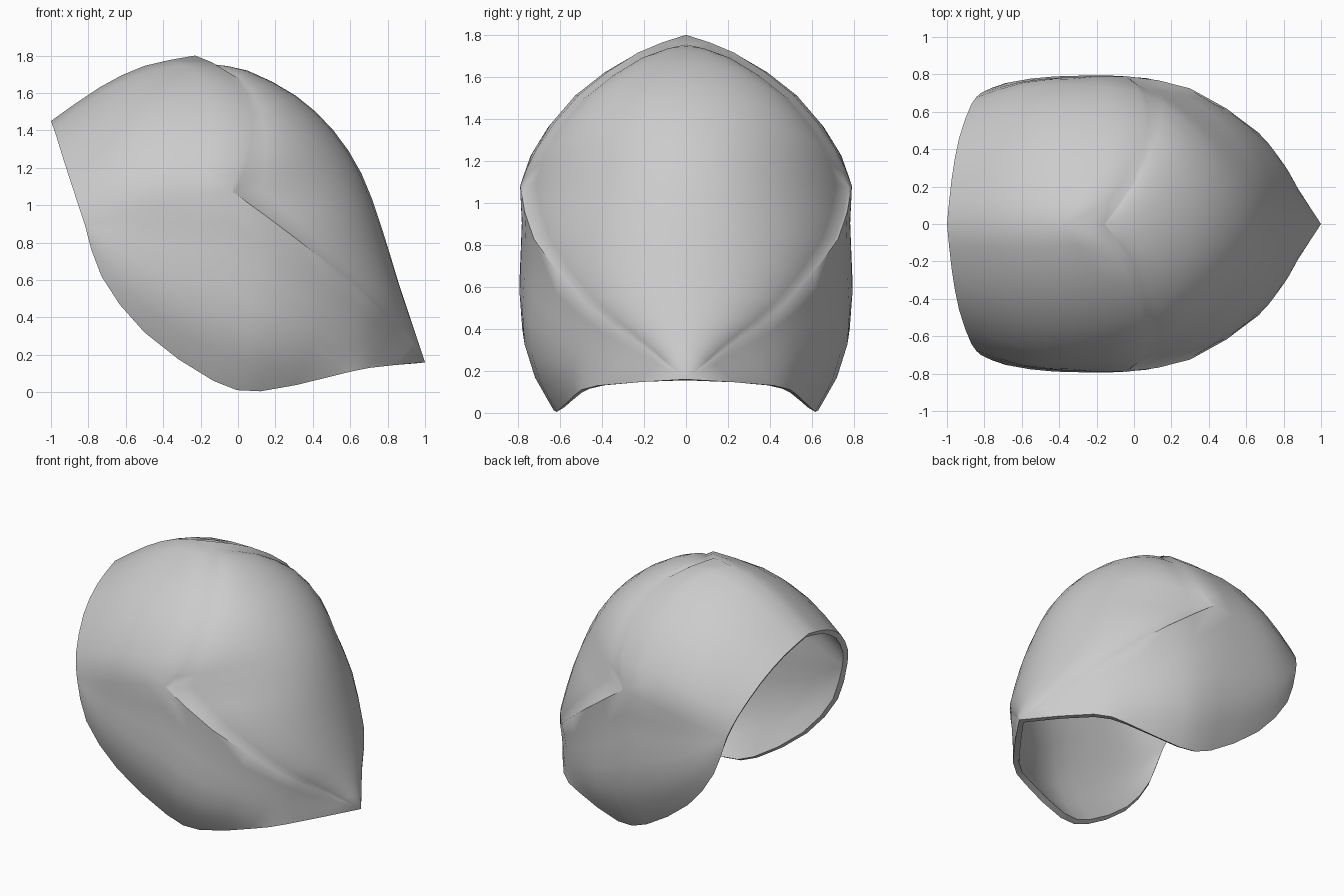
import bpy, bmesh, math
from mathutils import Vector as V

if "Cube" in bpy.data.objects:
    bpy.data.objects.remove(bpy.data.objects["Cube"])

K = 2  # samples per control segment


def curve(*pts):
    """Smooth curve sampled through its control points."""
    p = [V(q) for q in pts]
    p = [2 * p[0] - p[1]] + p + [2 * p[-1] - p[-2]]
    out = []
    for a, b, c, d in zip(p, p[1:], p[2:], p[3:]):
        for j in range(K):
            t = j / K
            out.append(0.5 * (2 * b + (c - a) * t + (2 * a - 5 * b + 4 * c - d) * t * t
                              + (3 * b - a - 3 * c + d) * t ** 3))
    return out + [p[-2]]


def grid(bm, rows):
    """Skin a grid of points with quads."""
    vs = [[bm.verts.new(p) for p in r] for r in rows]
    for r, s in zip(vs, vs[1:]):
        for i in range(len(r) - 1):
            bm.faces.new((r[i], r[i + 1], s[i + 1], s[i]))


# Guide curves for the +y half
crown = curve((-1, 0, 1.45), (-.74, 0, 1.63), (-.5, 0, 1.745), (-.23, 0, 1.8))
back_rim = curve((-1, 0, 1.45), (-.975, .24, 1.38), (-.935, .46, 1.25),
                 (-.87, .64, 1.05), (-.82, .70, .9))
side_crease = curve((-.82, .70, .9), (-.6, .76, .96), (-.35, .785, 1.02), (-.04, .79, 1.08))
brow = curve((-.23, 0, 1.8), (-.06, .23, 1.715), (.035, .51, 1.515),
             (.025, .71, 1.26), (-.04, .79, 1.08))
cheek = curve((-.04, .79, 1.08), (.3, .725, .83), (.67, .485, .53), (.84, .235, .34), (1, 0, .16))
lower_rim = curve((-.82, .70, .9), (-.73, .72, .62), (-.5, .69, .32), (-.13, .64, .06),
                  (.12, .615, .005), (.5, .53, .085), (.7, .42, .13), (1, 0, .16))
nose_line = curve((-.15, 0, 1.755), (.05, 0, 1.72), (.31, 0, 1.585), (.51, 0, 1.4),
                  (.66, 0, 1.17), (.765, 0, .89), (.86, 0, .58), (.93, 0, .37), (1, 0, .16))

bm = bmesh.new()

# Dome: surface blended between its four boundary curves, slightly inflated
nu, nv = len(crown) - 1, len(brow) - 1
rows = []
for j in range(nv + 1):
    v = j / nv
    row = []
    for i in range(nu + 1):
        u = i / nu
        edges = (crown[i] * (1 - v) + side_crease[i] * v
                 + back_rim[j] * (1 - u) + brow[j] * u)
        corners = ((crown[0] * (1 - u) + crown[-1] * u) * (1 - v)
                   + (side_crease[0] * (1 - u) + side_crease[-1] * u) * v)
        p = edges - corners
        puff = .06 * math.sin(math.pi * u) * math.sin(math.pi * v) ** .8 if 0 < v < 1 else 0
        row.append(p + V((0, p.y, p.z - .9)).normalized() * puff)
    rows.append(row)
grid(bm, rows)

# Face plate: rounded sections from the centre line to a slightly recessed outline
outline = brow + cheek[1:]
n, steps = len(outline) - 1, 8
rows = []
for i, (c, e) in enumerate(zip(nose_line, outline)):
    f = i / n
    g = (1 - f) ** 2.2
    arc = math.radians(74 - 20 * f)
    inner = V((e.x + .06 * g + .012 * (1 - f), e.y * .98, e.z - .045 * g))
    row = []
    for s in range(steps + 1):
        a = arc * s / steps
        p = c.lerp(inner, (1 - math.cos(a)) / (1 - math.cos(arc)))
        p.y = inner.y * math.sin(a) / math.sin(arc)
        row.append(p)
    rows.append(row + [e])
grid(bm, rows)

# Lower side: bulging surface from the creases down to the rim
top = side_crease + cheek[1:]
bulge = curve(*[(b, 0, 0) for b in (0, .02, .06, .09, .085, .02, .004, 0)])
rows = []
for t, r, b in zip(top, lower_rim, bulge):
    out = V((max(0, t.x) * .7, 1, 0)).normalized() * b.x
    rows.append([t.lerp(r, s / 6) + out * math.sin(math.pi * (s / 6) ** 1.6) for s in range(7)])
grid(bm, rows)

# Mirror to the other half and weld
geom = bm.verts[:] + bm.edges[:] + bm.faces[:]
copy = bmesh.ops.duplicate(bm, geom=geom)["geom"]
for vert in copy:
    if isinstance(vert, bmesh.types.BMVert):
        vert.co.y *= -1
bmesh.ops.remove_doubles(bm, verts=bm.verts[:], dist=.002)
bmesh.ops.recalc_face_normals(bm, faces=bm.faces[:])
probe = max(bm.faces, key=lambda f: f.calc_center_median().z)
if probe.normal.z < 0:
    bmesh.ops.reverse_faces(bm, faces=bm.faces[:])

mesh = bpy.data.meshes.new("helmet_shell")
bm.to_mesh(mesh)
bm.free()
shell = bpy.data.objects.new("helmet_shell", mesh)
bpy.context.collection.objects.link(shell)

# Shell thickness and shading
bpy.context.view_layer.objects.active = shell
shell.select_set(True)
wall = shell.modifiers.new("wall", 'SOLIDIFY')
wall.thickness = .04
wall.offset = -1
bpy.ops.object.modifier_apply(modifier="wall")
bpy.ops.object.shade_smooth_by_angle(angle=math.radians(60))
